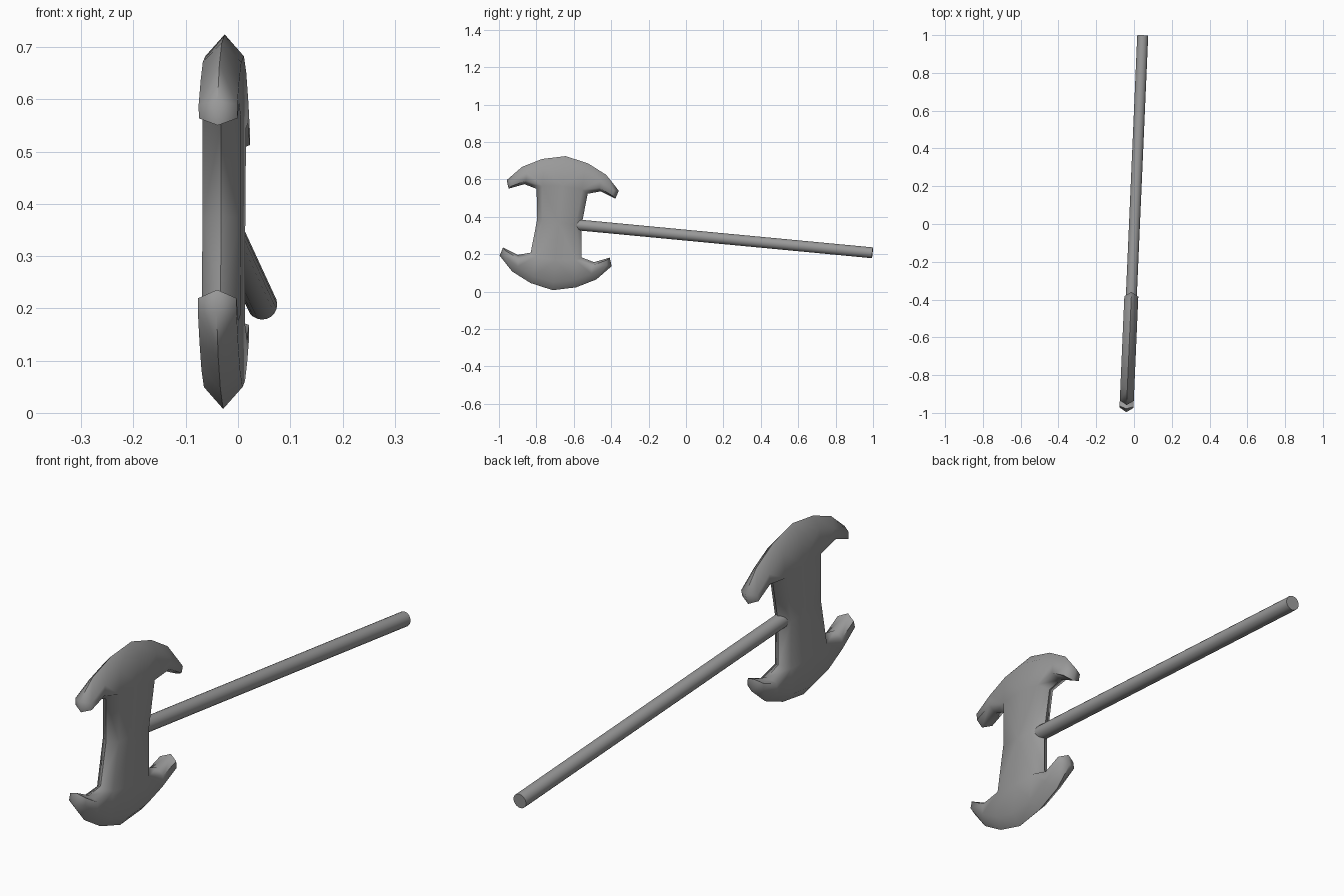
import bpy, bmesh, math
from mathutils import Vector, Euler

cube = bpy.data.objects.get("Cube")
if cube:
    bpy.data.objects.remove(cube, do_unlink=True)

# Single dark grey metal
metal = bpy.data.materials.new("dark grey")
metal.use_nodes = True
COLOUR = (0.32, 0.32, 0.32, 1)
metal.diffuse_color = COLOUR
metal.node_tree.nodes["Principled BSDF"].inputs["Base Color"].default_value = COLOUR

CENTRE = Vector((-0.027, -0.678, 0.366))
TILT, YAW = math.radians(-5.4), math.radians(-2.5)
HALF = 0.037  # half thickness of the head


def finish(obj, angle):
    obj.data.materials.clear()
    obj.data.materials.append(metal)
    bpy.ops.object.select_all(action='DESELECT')
    obj.select_set(True)
    bpy.context.view_layer.objects.active = obj
    for mod in list(obj.modifiers):
        bpy.ops.object.modifier_apply(modifier=mod.name)
    bpy.ops.object.shade_smooth_by_angle(angle=math.radians(angle))


# Double axe head: one eighth is modelled, then mirrored on three axes.
# Ridge outline and the inset outline of the flat cheek, from crown to waist
ridge = [(0, .36), (.123, .333), (.226, .281), (.301, .203),
         (.287, .158), (.205, .19), (.137, .171), (.12, 0)]
cheek = [(0, .318), (.108, .296), (.198, .252), (.277, .2),
         (.272, .173), (.197, .209), (.108, .19), (.09, 0)]

bm = bmesh.new()
r = [bm.verts.new((0, y, z)) for y, z in ridge]
c = [bm.verts.new((HALF, y, z)) for y, z in cheek]
mid = bm.verts.new((HALF, 0, 0))
neck = bm.verts.new((HALF, 0, .2))
for i in range(len(r) - 1):
    bm.faces.new((r[i], r[i + 1], c[i + 1], c[i]))
for face in ((mid, c[7], c[6], neck), (neck, c[6], c[1], c[0]),
             (c[6], c[5], c[2], c[1]), (c[5], c[4], c[3], c[2])):
    bm.faces.new(face)
bmesh.ops.recalc_face_normals(bm, faces=bm.faces)
if bm.faces[-1:][0].normal.x < 0:
    bmesh.ops.reverse_faces(bm, faces=bm.faces)
mesh = bpy.data.meshes.new("axe_head")
bm.to_mesh(mesh)
bm.free()

head = bpy.data.objects.new("axe_head", mesh)
bpy.context.collection.objects.link(head)
mirror = head.modifiers.new("mirror", 'MIRROR')
mirror.use_axis = (True, True, True)
mirror.use_clip = True
head.location = CENTRE
head.rotation_euler = (TILT, 0, YAW)
finish(head, 62)

# Long round handle, set into the waist of the head
START, END = 0.07, 1.684
axis = Euler((TILT, 0, YAW)).to_matrix() @ Vector((0, 1, 0))
bpy.ops.mesh.primitive_cylinder_add(
    vertices=20, radius=0.029, depth=END - START,
    location=CENTRE + axis * (START + END) / 2,
    rotation=(TILT - math.pi / 2, 0, YAW))
handle = bpy.context.object
handle.name = "handle"
finish(handle, 40)
